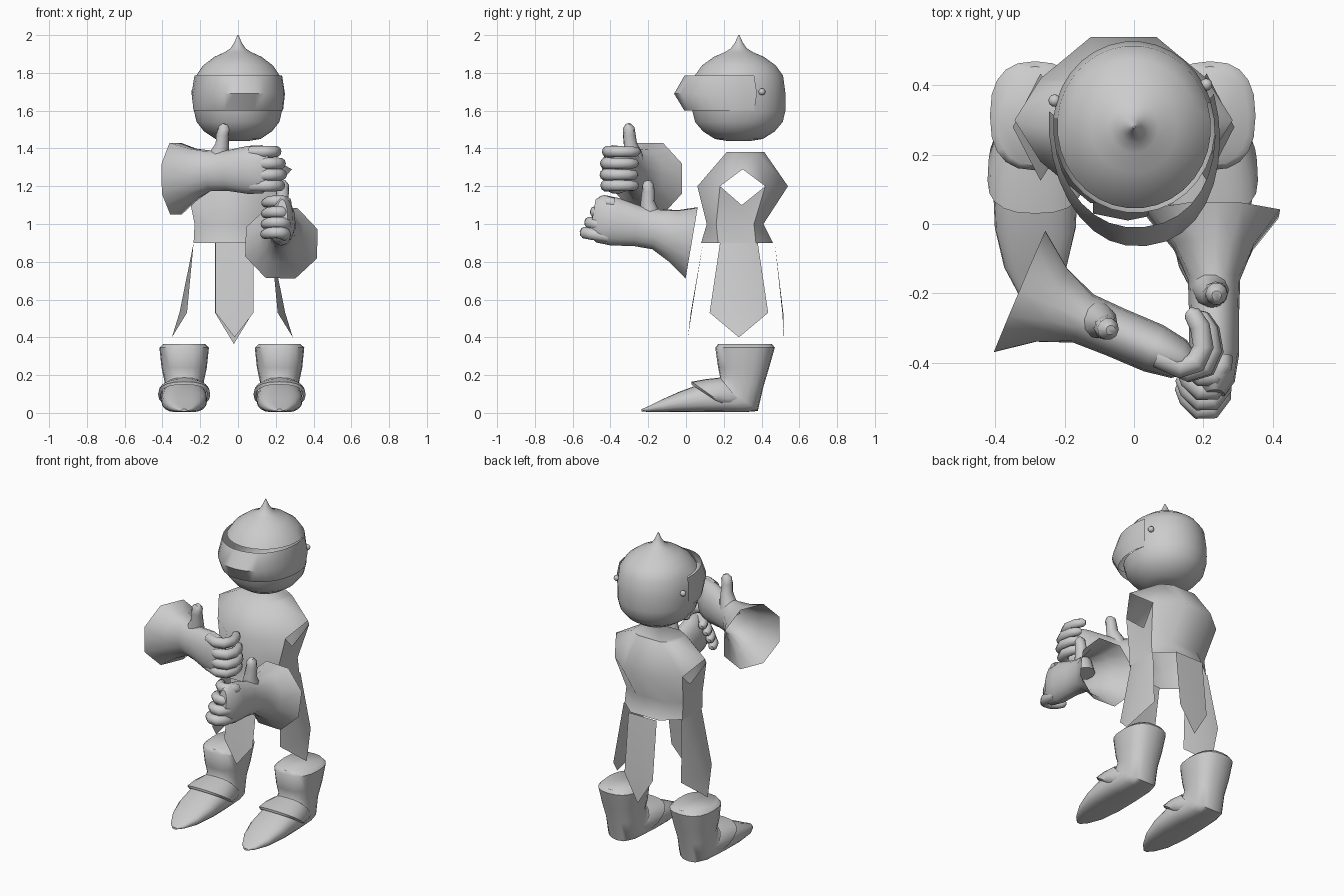
import bpy, bmesh
from math import sin, cos, pi, radians, copysign
from mathutils import Vector, Matrix

if "Cube" in bpy.data.objects:
    bpy.data.objects.remove(bpy.data.objects["Cube"])


def finish(name, bm, smooth=40, matrix=None):
    if matrix is not None:
        bmesh.ops.transform(bm, matrix=matrix, verts=bm.verts)
    bmesh.ops.recalc_face_normals(bm, faces=bm.faces)
    me = bpy.data.meshes.new(name)
    bm.to_mesh(me)
    bm.free()
    ob = bpy.data.objects.new(name, me)
    bpy.context.collection.objects.link(ob)
    if smooth:
        bpy.ops.object.select_all(action='DESELECT')
        ob.select_set(True)
        bpy.context.view_layer.objects.active = ob
        bpy.ops.object.shade_smooth_by_angle(angle=radians(smooth))
    return ob


def loft(bm, rings, cap_start=False, cap_end=False):
    rows = [[bm.verts.new(p) for p in r] for r in rings]
    n = len(rows[0])
    for a, b in zip(rows, rows[1:]):
        for i in range(n):
            j = (i + 1) % n
            bm.faces.new((a[i], a[j], b[j], b[i]))
    if cap_start:
        bm.faces.new(rows[0])
    if cap_end:
        bm.faces.new(rows[-1])
    return rows


def tube(bm, pts, radii, n=10):
    pts = [Vector(p) for p in pts]
    rings = []
    for i, p in enumerate(pts):
        t = (pts[min(i + 1, len(pts) - 1)] - pts[max(i - 1, 0)]).normalized()
        q = t.to_track_quat('Z', 'Y')
        rings.append([p + q @ Vector((cos(2*pi*k/n), sin(2*pi*k/n), 0)) * radii[i]
                      for k in range(n)])
    loft(bm, rings, True, True)


# Helmet shell: turned profile with a spike, face slot left open
HEAD = Matrix.Translation((0, .28, 0)) @ Matrix.Rotation(radians(6), 4, 'Z')
profile = [(1.44, .06), (1.45, .12), (1.49, .18), (1.54, .22), (1.60, .234), (1.69, .234),
           (1.785, .222), (1.84, .185), (1.885, .125), (1.91, .07), (1.93, .04),
           (1.96, .02), (2.0, .003)]
N = 32
bm = bmesh.new()
loft(bm, [[(r*cos(2*pi*k/N), r*1.06*sin(2*pi*k/N), z) for k in range(N)]
          for z, r in profile], True, True)
slot = []
for f in bm.faces:
    c = f.calc_center_median()
    if 1.6 < c.z < 1.785 and c.y < .03:
        slot.append(f)
bmesh.ops.delete(bm, geom=slot, context='FACES')
finish("helmet", bm, 50, HEAD)

# Visor: ridged band standing off the face
bm = bmesh.new()
rows = []
for z, a, b in ((1.60, .237, .28), (1.69, .246, .335), (1.785, .232, .28)):
    row = []
    for k in range(19):
        t = radians(-104 + 208*k/18)
        row.append(bm.verts.new((a*copysign(abs(sin(t))**.9, t), -.01 - b*cos(t), z)))
    rows.append(row)
for a, b in zip(rows, rows[1:]):
    for i in range(18):
        bm.faces.new((a[i], a[i+1], b[i+1], b[i]))
finish("visor", bm, 50, HEAD)

# Visor hinge rivets
for s in (-1, 1):
    bm = bmesh.new()
    bmesh.ops.create_uvsphere(bm, u_segments=12, v_segments=8, radius=.018)
    finish("visor_rivet", bm, 60, HEAD @ Matrix.Translation((s*.220, .10, 1.70)))

# Tunic torso: eight-sided loft, shoulders pulled out around diamond armholes
bm = bmesh.new()
rings = []
for z, cy, rx, ry, fx, fy in ((1.38, .315, .15, .10, .08, .06), (1.20, .30, .24, .24, .095, .12),
                              (1.00, .26, .20, .15, .10, .10), (.90, .27, .205, .19, .10, .10)):
    rings.append([(x, cy + y, z) for x, y in
                  ((rx, -fy), (rx, fy), (fx, ry), (-fx, ry),
                   (-rx, fy), (-rx, -fy), (-fx, -ry), (fx, -ry))])
rows = loft(bm, rings, True)
for i, s in ((0, 1), (4, -1)):
    p1, p2, p3, p4, p5, p6 = (rows[r][i + k] for r in range(3) for k in (0, 1))
    for quad in ((p1, p2, p4, p3), (p3, p4, p6, p5)):
        bm.faces.remove(bm.faces.get(quad))
    for e in [e for e in bm.edges if not e.link_faces]:
        bm.edges.remove(e)
    top = bm.verts.new((s*.315, .30, 1.29))
    low = bm.verts.new((s*.205, .295, 1.10))
    for tri in ((p1, p2, top), (p1, top, p3), (p2, top, p4),
                (p3, low, p5), (p4, low, p6), (p5, low, p6)):
        bm.faces.new(tri)
finish("tunic_torso", bm, 55, Matrix.Translation((-.03, 0, 0)))

# Tunic skirt: four hanging pointed panels
for name, ang, d0, d1, crease, tip, w1, ztip, dx in (
        ("skirt_front", 0, .19, .25, .005, .27, .10, .40, .012),
        ("skirt_back", 180, .19, .23, .005, .24, .10, .365, .008),
        ("skirt_left", 90, .205, .24, .04, .32, .155, .40, 0),
        ("skirt_right", -90, .205, .24, .04, .32, .155, .40, 0)):
    bm = bmesh.new()
    a, am, b = (bm.verts.new((x, -d0, .90)) for x in (-.1, 0, .1))
    c, cm, d = (bm.verts.new((x, -d1 - k, .53)) for x, k in ((-w1, 0), (0, crease), (w1, 0)))
    t = bm.verts.new((0, -tip, ztip))
    for f in ((a, am, cm, c), (am, b, d, cm), (c, cm, t), (cm, d, t)):
        bm.faces.new(f)
    finish(name, bm, 55,
           Matrix.Translation((-.03 + dx, .28, 0)) @ Matrix.Rotation(radians(ang), 4, 'Z'))


# Boots: one bent loft from shaft to toe; each ring is back/bottom point, front/top point, half width
def boot_rings(spec, n=20):
    out = []
    for ya, za, yb, zb, w in spec:
        ring = []
        for k in range(n):
            c, s = cos(2*pi*k/n), sin(2*pi*k/n)
            u = .5 + .5*copysign(abs(c)**.8, c)
            ring.append((w*copysign(abs(s)**.8, s), ya + (yb - ya)*u, max(.005, za + (zb - za)*u)))
        out.append(ring)
    return out


BOOT = [(.455, .365, .17, .365, .11), (.47, .345, .155, .345, .131), (.44, .24, .17, .24, .12),
        (.41, .14, .18, .19, .104), (.38, .01, .17, .175, .108), (.32, 0, .12, .165, .118),
        (.18, 0, .04, .14, .122), (.02, 0, -.04, .11, .117), (-.12, 0, -.13, .07, .09),
        (-.20, .005, -.20, .035, .05), (-.235, .008, -.235, .02, .015)]
STRAP = [(.31, .03, .18, .187, .115), (.27, .03, .10, .178, .135),
         (.22, .03, .03, .165, .138), (.21, .03, .03, .15, .124)]
for side, x in (("right", -.285), ("left", .22)):
    M = Matrix.Translation((x, 0, 0))
    bm = bmesh.new()
    loft(bm, boot_rings(BOOT), True, True)
    finish(side + "_boot", bm, 50, M)
    bm = bmesh.new()
    loft(bm, boot_rings(STRAP))
    finish(side + "_boot_strap", bm, 50, M)


# Gloves: local x runs cuff to fingers, z is the thumb side, y is the palm side
def glove(name, origin, forward, up, flip, reach, curl):
    bm = bmesh.new()
    n = 16
    rings = []
    # eight-sided flared cuff easing into a rounded hand
    for x, cz, ry, rz in ((0, 0, .19, .19), (.10, .02, .115, .138), (.20, .04, .07, .10),
                          (.30, .04, .067, .10), (.42, .042, .067, .118), (.50, .045, .055, .118),
                          (.54, .045, .028, .09)):
        ring = []
        for k in range(n):
            g = 1.08 if k % 2 or x > .15 else 1
            t = 2*pi*k/n
            ring.append((x, ry*g*cos(t), cz + rz*g*sin(t)))
        rings.append(ring)
    loft(bm, rings, False, True)
    # fingers bent over the palm
    for z, e in zip((.138, .075, .015, -.042), reach):
        path = [(.44, -.02, 0), (.545 + e, -.02, 0), (.58 + e, .01, 0), (.582 + e, .06, 0),
                (.55 + e, .11, 0), (.515 + e, .135, 0), (.50 + e, .14, 0)]
        tube(bm, [(px, py*curl if py > 0 else py, z) for px, py, _ in path],
             [.03, .032, .032, .03, .029, .025, .012])
    # thumb
    tube(bm, [(.22, .01, .05), (.25, .01, .13), (.268, .005, .18), (.272, 0, .23),
              (.28, 0, .265), (.288, 0, .286)], [.06, .05, .036, .034, .032, .014])
    X = Vector(forward).normalized()
    Y = Vector(up).cross(X).normalized()
    Z = X.cross(Y)
    M = Matrix.Translation(origin) @ Matrix((X, Y*flip, Z)).transposed().to_4x4()
    finish(name, bm, 50, M)


glove("right_glove", (-.33, -.195, 1.24), (.92, -.39, .01), (0, 0, 1), 1,
      (-.03, -.005, 0, -.01), 1)
glove("left_glove", (.23, .03, .90), (.0, -1, .17), (.03, 0, 1), -1,
      (-.08, -.05, -.03, -.015), .65)
